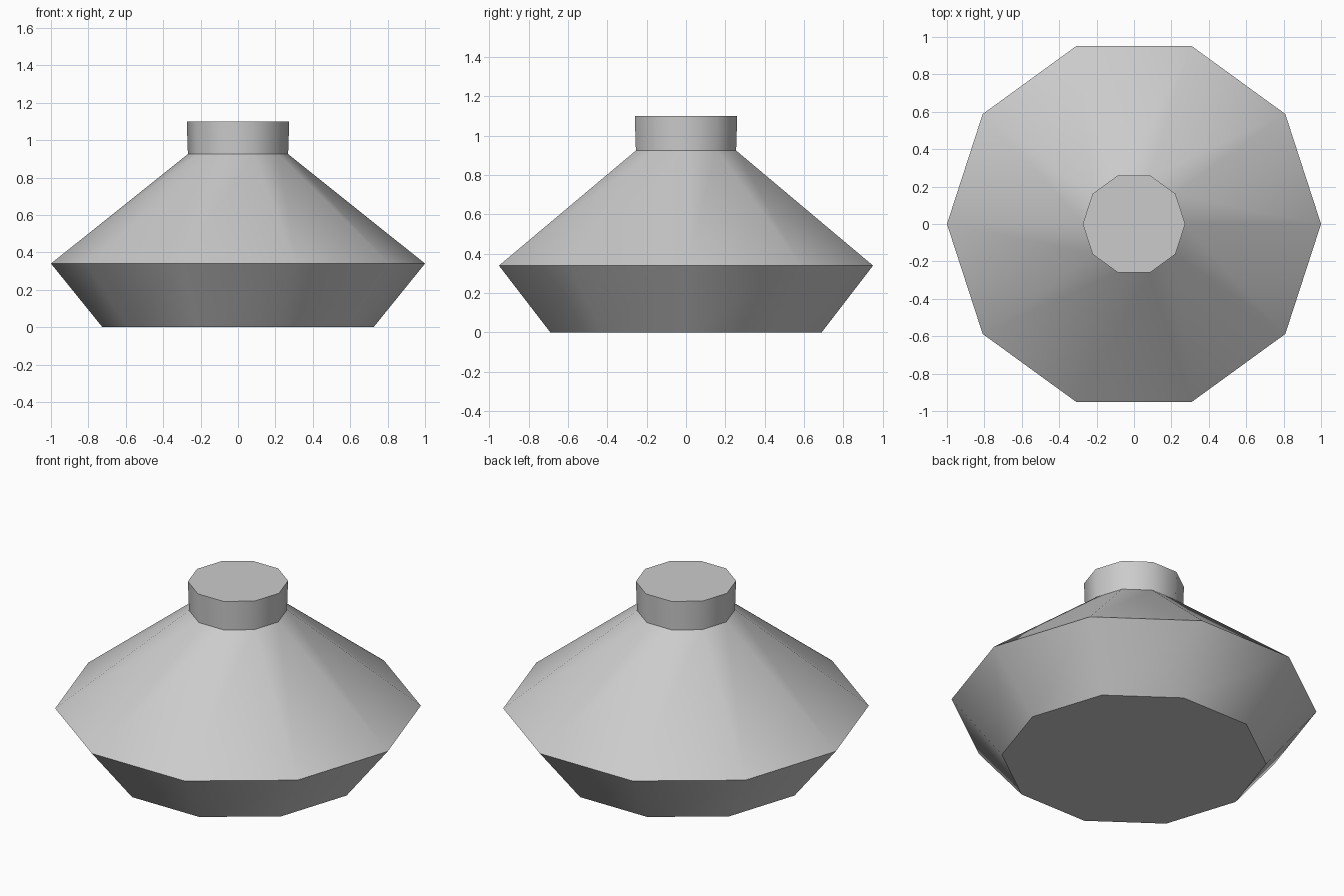
import bpy, bmesh, math

cube = bpy.data.objects.get("Cube")
if cube:
    bpy.data.objects.remove(cube, do_unlink=True)

SIDES = 10

grey = bpy.data.materials.new("plain grey")
grey.use_nodes = True
colour = (0.6, 0.6, 0.6, 1)
grey.diffuse_color = colour
grey.node_tree.nodes["Principled BSDF"].inputs["Base Color"].default_value = colour


def turned_solid(name, profile):
    """Ten-sided closed solid; profile is (radius, height) from bottom to top."""
    bm = bmesh.new()
    rings = []
    for radius, z in profile:
        angles = [math.tau * i / SIDES for i in range(SIDES)]
        rings.append([bm.verts.new((radius * math.cos(a), radius * math.sin(a), z))
                      for a in angles])
    # Smooth bands between neighbouring rings
    for low, high in zip(rings, rings[1:]):
        for i in range(SIDES):
            j = (i + 1) % SIDES
            bm.faces.new((low[i], low[j], high[j], high[i])).smooth = True
    # Flat caps
    bm.faces.new(rings[0][::-1])
    bm.faces.new(rings[-1])
    # Crisp edges around every ring, soft edges up the sides
    for edge in bm.edges:
        a, b = edge.verts
        edge.smooth = abs(a.co.z - b.co.z) > 0.001
    mesh = bpy.data.meshes.new(name)
    bm.to_mesh(mesh)
    bm.free()
    mesh.materials.append(grey)
    obj = bpy.data.objects.new(name, mesh)
    bpy.context.collection.objects.link(obj)
    return obj


# Tapered base, sloping shoulder and short flared neck in one shell
turned_solid("flask_body", [(0.725, 0), (1.0, 0.34), (0.268, 0.925), (0.274, 1.1)])
